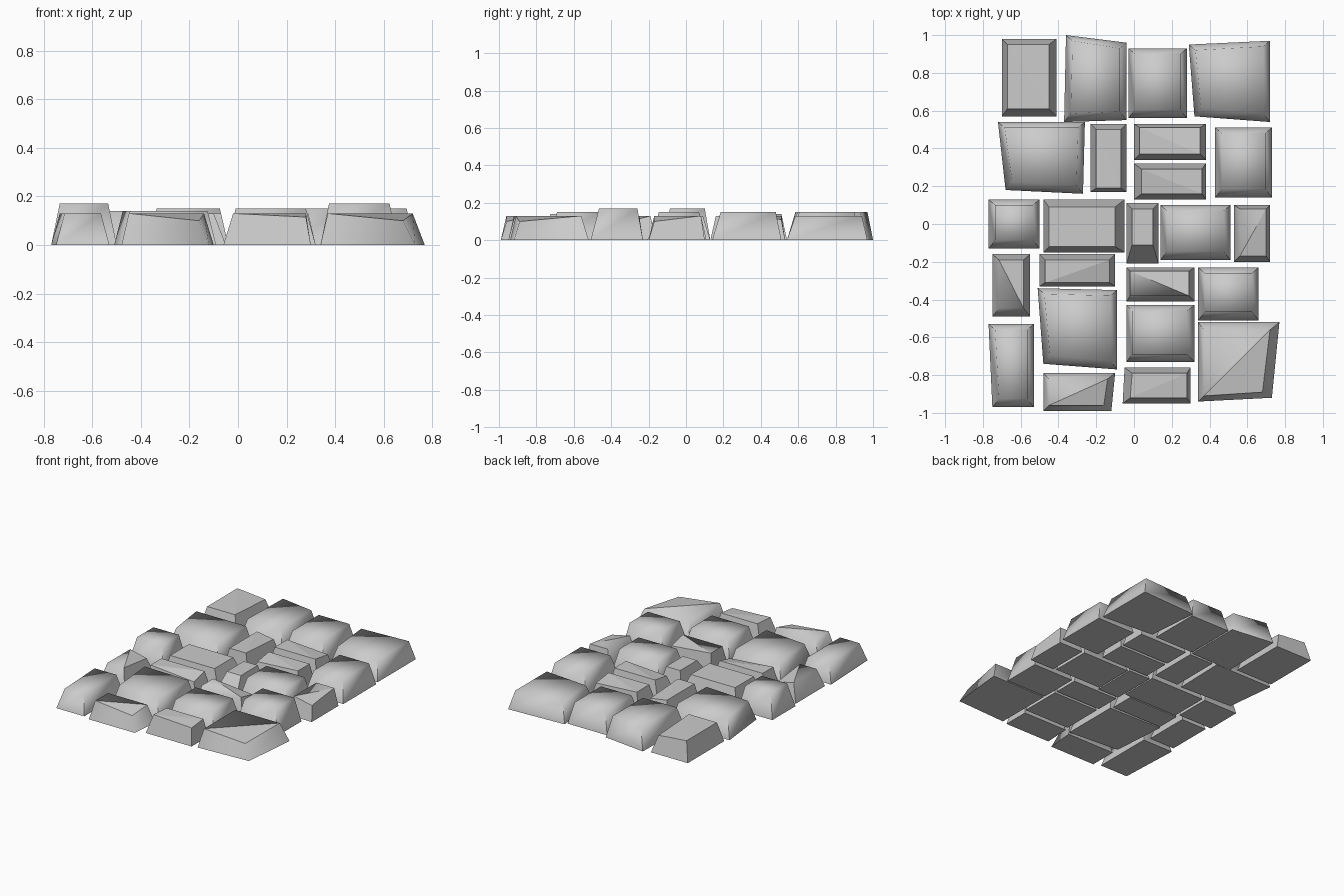
import bpy
import bmesh
import math

# Remove the default cube only
default_cube = bpy.data.objects.get("Cube")
if default_cube:
    bpy.data.objects.remove(default_cube, do_unlink=True)

# One stone grey for the whole pavement
grey = bpy.data.materials.new("stone_grey")
grey.use_nodes = True
colour = (.6, .6, .6, 1)
grey.diffuse_color = colour
grey.node_tree.nodes["Principled BSDF"].inputs["Base Color"].default_value = colour

# Corner names run counter-clockwise seen from above
CORNERS = ("front_left", "front_right", "back_right", "back_left")
FL, FR, BR, BL = range(len(CORNERS))


def stone(name, left, right, front, back, height,
          inset=(.035, .035, .045, .03), moves=None, split=None, drop=.03, smooth=True):
    """Tapered block: a four-cornered base, a smaller top, optional chipped top corner."""
    moves = moves or {}
    inset_l, inset_r, inset_f, inset_b = inset
    base = [(left, front), (right, front), (right, back), (left, back)]
    shrink = [(inset_l, inset_f), (-inset_r, inset_f),
              (-inset_r, -inset_b), (inset_l, -inset_b)]

    bm = bmesh.new()
    low, high = [], []
    for corner, ((x, y), (sx, sy)) in enumerate(zip(base, shrink)):
        dx, dy = moves.get(corner, (0, 0))
        z = height - (drop if corner == split else 0)
        low.append(bm.verts.new((x + dx, y + dy, 0)))
        high.append(bm.verts.new((x + dx + sx, y + dy + sy, z)))

    # Walls and underside
    count = len(CORNERS)
    for i in range(count):
        j = (i + 1) % count
        bm.faces.new((low[i], low[j], high[j], high[i]))
    bm.faces.new(low[::-1])

    # Top, cut along a diagonal when one corner is chipped
    chip = None
    if split is None:
        bm.faces.new(high)
    else:
        before, after = high[split - 1], high[(split + 1) % count]
        chip = bm.faces.new((before, high[split], after))
        bm.faces.new((before, after, high[(split + 2) % count]))
    chip_index = len(bm.faces) - 2 if chip else None

    mesh = bpy.data.meshes.new(name)
    bm.to_mesh(mesh)
    bm.free()
    mesh.materials.append(grey)
    obj = bpy.data.objects.new(name, mesh)
    bpy.context.collection.objects.link(obj)

    # Worn stones blend top into walls, cut ones stay flat
    if smooth:
        bpy.ops.object.select_all(action="DESELECT")
        obj.select_set(True)
        bpy.context.view_layer.objects.active = obj
        bpy.ops.object.shade_smooth_by_angle(angle=math.radians(80))
        if chip_index is not None:
            mesh.polygons[chip_index].use_smooth = False
    return obj


# Back row
stone("back_row_outer_right_stone", -.70, -.41, .57, .98, .14,
      inset=(.03, .04, .04, .03), split=BR, drop=.02, smooth=False)
stone("back_row_inner_right_stone", -.36, -.04, .55, .96, .15,
      moves={BL: (0, .04), FL: (-.01, -.01)})
stone("back_row_inner_left_stone", -.03, .28, .56, .93, .15)
stone("back_row_outer_left_stone", .30, .72, .55, .97, .13,
      moves={FL: (.02, .02), BL: (-.01, -.02), FR: (0, -.01)})

# Second row
stone("second_row_broad_stone", -.70, -.26, .17, .54, .14,
      moves={BL: (-.02, 0), FL: (.02, .01), FR: (-.01, -.01)})
stone("second_row_narrow_stone", -.23, -.04, .17, .53, .13,
      inset=(.03, .03, .02, .03), split=BR, drop=.02, smooth=False)
stone("second_row_upper_slab", 0, .38, .34, .53, .13,
      inset=(.03, .03, .03, .02), split=BR, drop=.02, smooth=False)
stone("second_row_lower_slab", 0, .38, .13, .32, .13,
      inset=(.04, .02, .03, .03), split=FL, drop=.02, smooth=False)
stone("second_row_left_stone", .43, .73, .14, .51, .15)

# Middle row
stone("middle_row_raised_stone", -.77, -.50, -.13, .13, .17)
stone("middle_row_broad_slab", -.48, -.05, -.15, .13, .13,
      inset=(.03, .05, .03, .04), smooth=False)
stone("middle_row_narrow_stone", -.04, .13, -.21, .11, .13,
      inset=(.03, .03, .10, .03), smooth=False)
stone("middle_row_square_stone", .14, .51, -.19, .10, .15)
stone("middle_row_left_stone", .53, .72, -.20, .10, .13,
      inset=(.03, .02, .03, .02), split=FR)

# Fourth row
stone("fourth_row_right_stone", -.75, -.55, -.49, -.16, .13, split=BR)
stone("fourth_row_thin_slab", -.50, -.10, -.33, -.16, .13,
      inset=(.03, .03, .02, .03), split=FR, smooth=False)
stone("fourth_row_middle_slab", -.04, .32, -.41, -.23, .13,
      inset=(.02, .03, .03, .02), split=BR)
stone("fourth_row_raised_stone", .34, .66, -.51, -.23, .17)

# Fifth row
stone("fifth_row_broad_stone", -.50, -.09, -.76, -.35, .14,
      moves={BL: (-.01, .01), FL: (.02, .02), FR: (0, -.01)})
stone("fifth_row_middle_stone", -.04, .32, -.73, -.43, .15,
      inset=(.03, .04, .04, .03))
stone("fifth_row_left_stone", .34, .75, -.94, -.52, .13,
      inset=(.03, .05, .03, .04), moves={BR: (.02, 0), FR: (-.02, .02)}, split=FR)

# Front row
stone("front_row_right_stone", -.77, -.53, -.97, -.53, .13, moves={FL: (.02, 0)})
stone("front_row_middle_slab", -.48, -.10, -.99, -.79, .13,
      inset=(.03, .04, .03, .03), moves={FR: (-.02, 0)}, split=FR)
stone("front_row_left_slab", -.05, .30, -.95, -.76, .13,
      inset=(.04, .02, .03, .03), moves={FL: (-.01, 0)}, split=FR, drop=.015, smooth=False)
